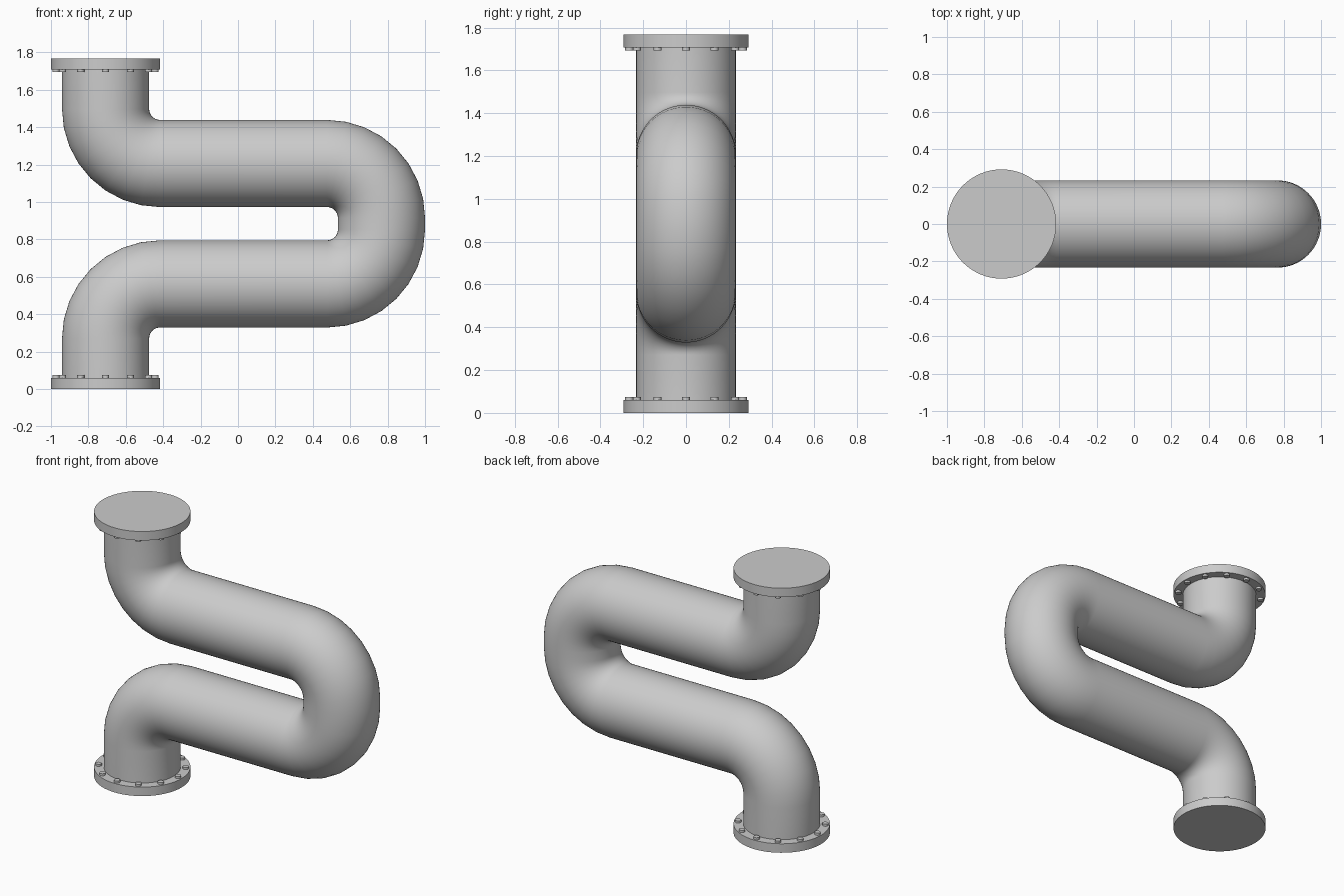
import bpy, bmesh, math
from mathutils import Vector, Matrix

if "Cube" in bpy.data.objects:
    bpy.data.objects.remove(bpy.data.objects["Cube"])

H = 1.768                 # total height
R = 0.233                 # pipe radius
BEND = 0.291              # bend radius of the centreline
XL, XR = -0.708, 0.767    # vertical centrelines
ZL, ZU = H / 2 - 0.322, H / 2 + 0.322
FR, FT = 0.292, 0.06      # flange radius, thickness
SIDES, STEPS = 64, 8


def finish(bm, name, angle=35):
    bmesh.ops.recalc_face_normals(bm, faces=bm.faces)
    me = bpy.data.meshes.new(name)
    bm.to_mesh(me)
    bm.free()
    ob = bpy.data.objects.new(name, me)
    bpy.context.collection.objects.link(ob)
    bpy.ops.object.select_all(action='DESELECT')
    bpy.context.view_layer.objects.active = ob
    ob.select_set(True)
    bpy.ops.object.shade_smooth_by_angle(angle=math.radians(angle))
    return ob


def cylinder(bm, r, z0, z1, x, y, sides):
    bmesh.ops.create_cone(bm, cap_ends=True, segments=sides, radius1=r, radius2=r,
                          depth=z1 - z0, matrix=Matrix.Translation((x, y, (z0 + z1) / 2)))


def arc(cx, cz, a0, a1):
    # centreline points with tangents along one quarter bend
    sgn = 1 if a1 > a0 else -1
    out = []
    for i in range(STEPS + 1):
        a = math.radians(a0 + (a1 - a0) * i / STEPS)
        out.append((Vector((cx + BEND * math.cos(a), 0, cz + BEND * math.sin(a))),
                    Vector((-math.sin(a), 0, math.cos(a))) * sgn))
    return out


# Pipe: rings swept along the S-shaped centreline
up = Vector((0, 0, 1))
path = [(Vector((XL, 0, FT - 0.005)), up)]
path += arc(XL + BEND, ZL - BEND, 180, 90)
path += arc(XR - BEND, ZL + BEND, -90, 0)
path += arc(XR - BEND, ZU - BEND, 0, 90)
path += arc(XL + BEND, ZU + BEND, 270, 180)
path += [(Vector((XL, 0, H - FT + 0.005)), up)]
bm = bmesh.new()
rings = []
side = Vector((0, 1, 0))
for p, t in path:
    n = side.cross(t)
    rings.append([bm.verts.new(p + R * (math.cos(a) * n + math.sin(a) * side))
                  for a in (2 * math.pi * k / SIDES for k in range(SIDES))])
for a, b in zip(rings, rings[1:]):
    for k in range(SIDES):
        j = (k + 1) % SIDES
        bm.faces.new((a[k], a[j], b[j], b[k]))
finish(bm, "pipe")

# Flanges and their bolt rings at both ends
for label, z0, b0 in (("bottom", 0, FT - 0.005), ("top", H - FT, H - FT - 0.014)):
    bm = bmesh.new()
    cylinder(bm, FR, z0, z0 + FT, XL, 0, SIDES)
    finish(bm, label + "_flange")
    bm = bmesh.new()
    for i in range(12):
        a = i * math.pi / 6
        cylinder(bm, 0.019, b0, b0 + 0.019, XL + 0.265 * math.cos(a), 0.265 * math.sin(a), 12)
    finish(bm, label + "_bolts")
